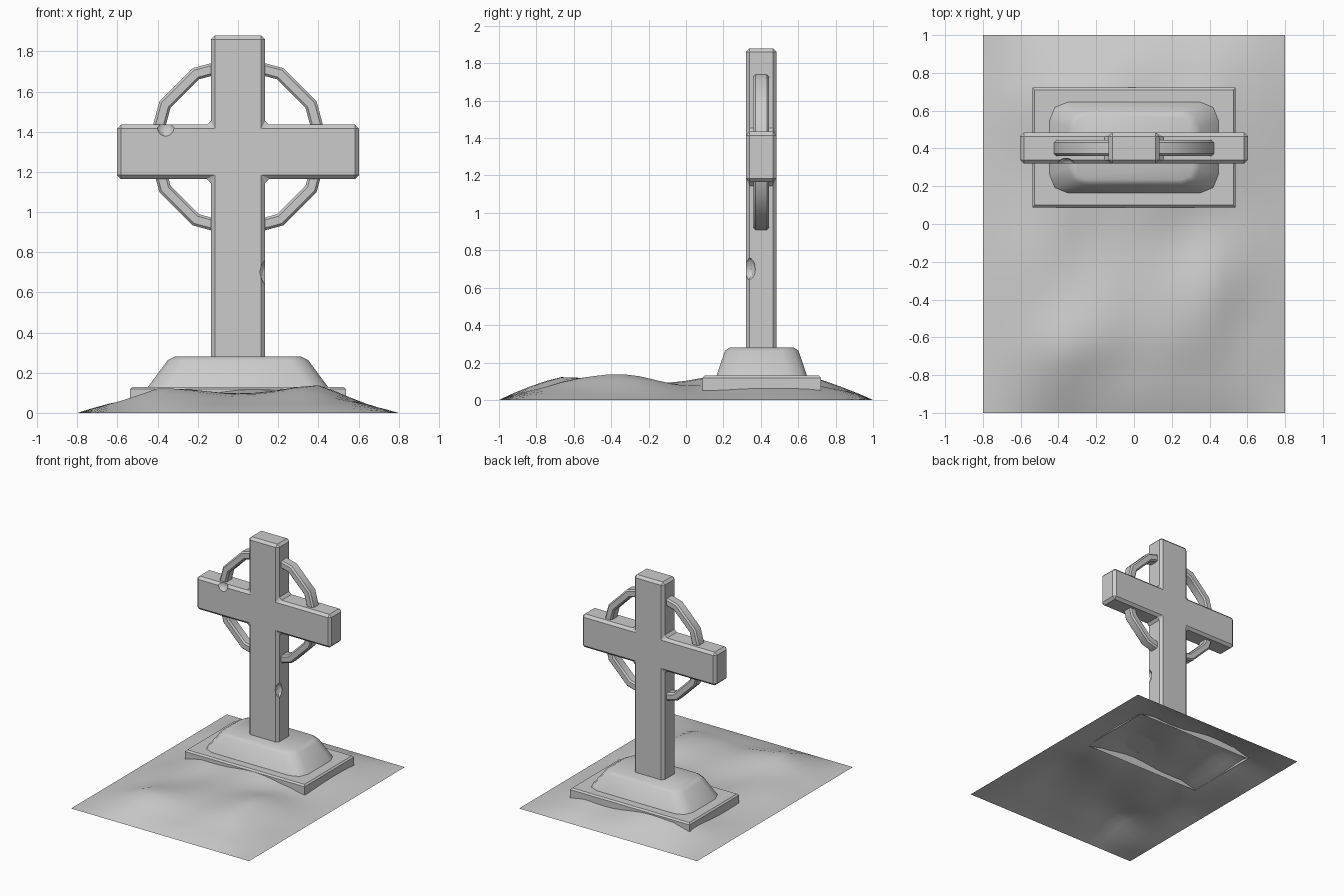
import bpy, bmesh, math

if "Cube" in bpy.data.objects:
    bpy.data.objects.remove(bpy.data.objects["Cube"])

def make(name, verts, faces, angle=30):
    me = bpy.data.meshes.new(name)
    me.from_pydata(verts, [], faces)
    bm = bmesh.new()
    bm.from_mesh(me)
    bmesh.ops.recalc_face_normals(bm, faces=bm.faces)
    bm.to_mesh(me)
    bm.free()
    ob = bpy.data.objects.new(name, me)
    bpy.context.collection.objects.link(ob)
    smooth(ob, angle)
    return ob

def smooth(ob, angle):
    bpy.ops.object.select_all(action='DESELECT')
    ob.select_set(True)
    bpy.context.view_layer.objects.active = ob
    bpy.ops.object.shade_smooth_by_angle(angle=math.radians(angle))

def stack(name, loops, cap_bottom=True, angle=30):
    """Join equal-length loops from bottom to top and cap them."""
    n = len(loops[0])
    verts = [v for l in loops for v in l]
    faces = [(k*n+i, k*n+(i+1) % n, (k+1)*n+(i+1) % n, (k+1)*n+i)
             for k in range(len(loops)-1) for i in range(n)]
    faces.append(tuple(range(len(verts)-n, len(verts))))
    if cap_bottom:
        faces.append(tuple(reversed(range(n))))
    return make(name, verts, faces, angle)

CY = 0.405

def rect(hx, hy, z, r=0.0):
    """Rectangle around the cross foot, corners rounded in two steps."""
    if r == 0:
        return [(sx*hx, CY+sy*hy, z) for sx, sy in ((1, 1), (-1, 1), (-1, -1), (1, -1))]
    pts = []
    for q, (sx, sy) in enumerate(((1, 1), (-1, 1), (-1, -1), (1, -1))):
        for s in range(3):
            a = math.pi/2*(q+s/2)
            pts.append((sx*(hx-r)+r*math.cos(a), CY+sy*(hy-r)+r*math.sin(a), z))
    return pts

# Ground mound: single wavy sheet falling to zero at its border
NX, NY = 20, 24

def height(x, y):
    ex = min(1, (0.8-abs(x))/0.4)
    ey = min(1, (1-abs(y))/0.36)
    wave = (0.14*math.sin(5*x+3.5*y+0.6) + 0.10*math.sin(9*y-4*x)
            + 0.08*math.sin(11*x-6*y+1))
    dip = 0.2*math.exp(-((y+0.02)/0.2)**2)
    return max(0, 0.106*ex*ey**0.8*(1+wave-dip))

gv = []
for j in range(NY+1):
    for i in range(NX+1):
        x, y = -0.8+1.6*i/NX, -1+2*j/NY
        gv.append((x, y, height(x, y)))
gf = [(j*(NX+1)+i, j*(NX+1)+i+1, (j+1)*(NX+1)+i+1, (j+1)*(NX+1)+i)
      for j in range(NY) for i in range(NX)]
make("ground_mound", gv, gf, 60)

# Base slab, open underneath
stack("base_slab", [rect(0.538, 0.317, 0.05), rect(0.538, 0.317, 0.118),
                    rect(0.526, 0.305, 0.13)], cap_bottom=False)

# Tapered plinth
stack("plinth", [rect(0.455, 0.245, 0.12, 0.1), rect(0.35, 0.197, 0.262, 0.09),
                 rect(0.315, 0.172, 0.28, 0.07)], angle=40)

# Cross: extruded outline with chamfered edges
w, a, zl, zh, top = 0.135, 0.603, 1.165, 1.435, 1.88
half = [(w, 0.25), (w, zl), (a, zl), (a, zh), (w, zh), (w, top)]
outline = half + [(-x, z) for x, z in reversed(half)]
cross = stack("cross", [[(x, y, z) for x, z in outline] for y in (0.32, 0.484)])
bev = cross.modifiers.new("chamfer", 'BEVEL')
bev.width, bev.segments, bev.limit_method = 0.02, 1, 'ANGLE'
bpy.ops.object.modifier_apply(modifier=bev.name)

# Chips knocked out of the cross edges
for loc, scale in (((-0.36, 0.315, 1.425), (0.045, 0.035, 0.05)),
                   ((0.15, 0.335, 0.70), (0.045, 0.04, 0.065))):
    bpy.ops.mesh.primitive_ico_sphere_add(subdivisions=2, radius=1, location=loc)
    cutter = bpy.context.object
    cutter.scale = scale
    cutter.hide_render = True
    bpy.context.view_layer.objects.active = cross
    cut = cross.modifiers.new("chip", 'BOOLEAN')
    cut.object, cut.operation, cut.solver = cutter, 'DIFFERENCE', 'EXACT'
    bpy.ops.object.modifier_apply(modifier=cut.name)
    bpy.data.objects.remove(cutter)
smooth(cross, 30)

# Twelve-sided ring with a chamfered rectangular section
ri, ro, hd, c, zc = 0.388, 0.452, 0.042, 0.012, 1.325
sec = [(ro, -hd+c), (ro, hd-c), (ro-c, hd), (ri+c, hd),
       (ri, hd-c), (ri, -hd+c), (ri+c, -hd), (ro-c, -hd)]
m = len(sec)
rv = [(r*math.cos(math.tau*k/12), 0.402+d, zc+r*math.sin(math.tau*k/12))
      for k in range(12) for r, d in sec]
rf = [(k*m+i, k*m+(i+1) % m, (k+1) % 12*m+(i+1) % m, (k+1) % 12*m+i)
      for k in range(12) for i in range(m)]
make("ring", rv, rf, 32)
